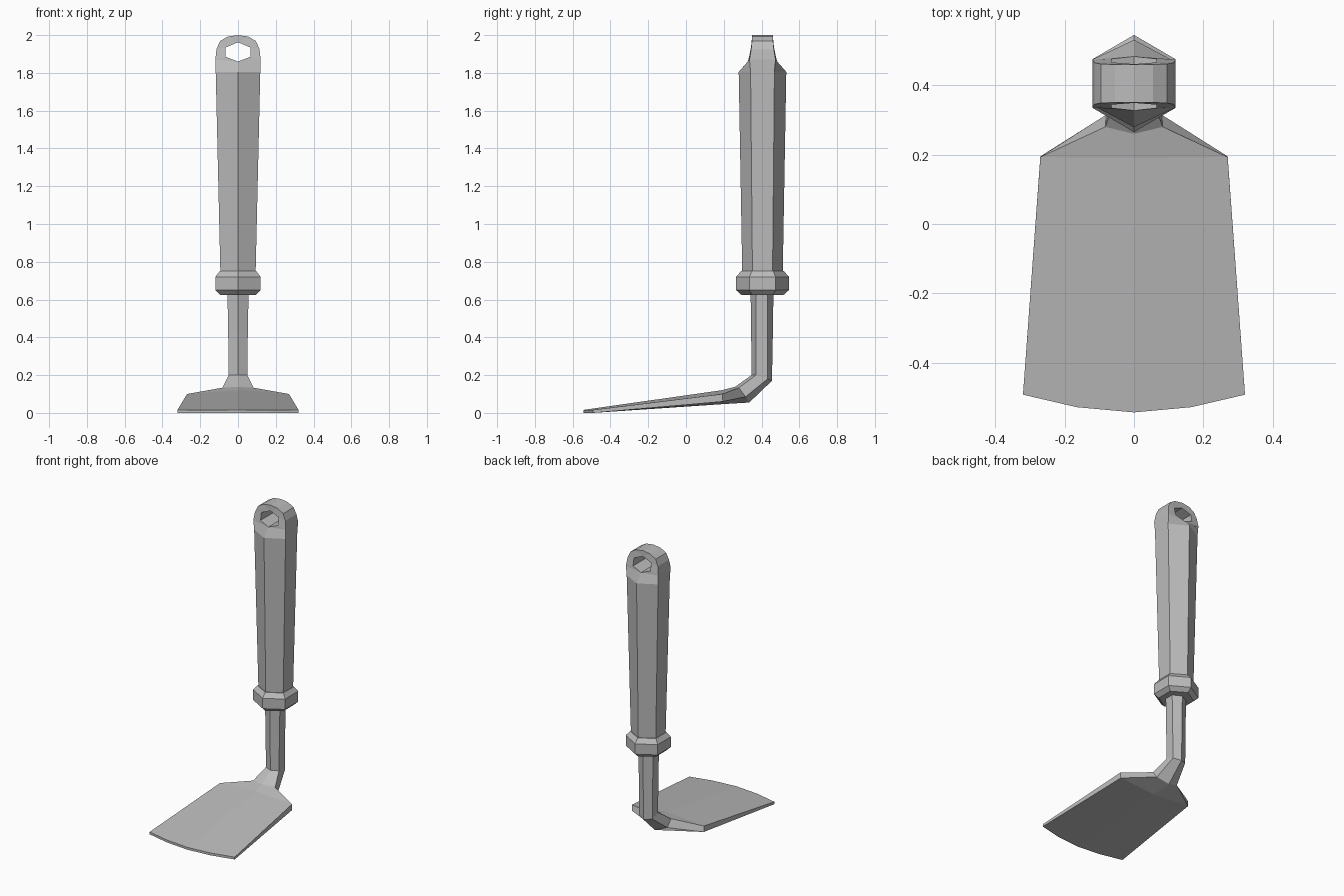
import bpy
import bmesh

cube = bpy.data.objects.get("Cube")
if cube:
    bpy.data.objects.remove(cube)

grey = bpy.data.materials.new("plain_grey")
grey.use_nodes = True
grey.diffuse_color = (0.5, 0.5, 0.5, 1)
grey.node_tree.nodes["Principled BSDF"].inputs["Base Color"].default_value = (0.5, 0.5, 0.5, 1)

AXIS_Y = 0.405  # depth of the handle's centre line


def add_faces(bm, *polygons):
    for points in polygons:
        bm.faces.new([bm.verts.new(p) for p in points])


def finish(bm, name, axes, y=0.0):
    """Reflect the partial mesh, weld it and make a flat-shaded object."""
    for axis in axes:
        for f in list(bm.faces):
            pts = [v.co.copy() for v in f.verts]
            for p in pts:
                p[axis] = -p[axis]
            add_faces(bm, pts[::-1])
    bmesh.ops.remove_doubles(bm, verts=bm.verts[:], dist=0.0005)
    bmesh.ops.recalc_face_normals(bm, faces=bm.faces[:])
    mesh = bpy.data.meshes.new(name)
    bm.to_mesh(mesh)
    bm.free()
    mesh.materials.append(grey)
    obj = bpy.data.objects.new(name, mesh)
    obj.location.y = y
    bpy.context.scene.collection.objects.link(obj)


def hex_rows(bm, rows):
    """Quarter of a hexagonal column; a row is height, half width, flat, point."""
    rings = [[(0, -p, z), (x, -f, z), (x, 0, z)] for z, x, f, p in rows]
    for a, b in zip(rings, rings[1:]):
        for i in range(2):
            add_faces(bm, (a[i], a[i + 1], b[i + 1], b[i]))
    return rings


# Collar, closed at both ends
bm = bmesh.new()
rings = hex_rows(bm, [(0.625, 0.095, 0.055, 0.112), (0.65, 0.12, 0.07, 0.14),
                      (0.72, 0.12, 0.07, 0.14), (0.75, 0.097, 0.056, 0.114)])
for ring in (rings[0], rings[-1]):
    add_faces(bm, ring + [(0, 0, ring[0][2])])
finish(bm, "collar", (0, 1), AXIS_Y)

# Handle with a pierced, rounded head
bm = bmesh.new()
rings = hex_rows(bm, [(0.73, 0.093, 0.053, 0.107), (1.805, 0.118, 0.063, 0.126)])
add_faces(bm, rings[0] + [(0, 0, 0.73)])
low_mid, low_side, _ = rings[-1]
arch = [low_side, (0.12, -0.069, 1.87), (0.114, -0.06, 1.925),
        (0.095, -0.056, 1.968), (0.055, -0.055, 1.992), (0, -0.055, 2.0)]
hole = [(0, -0.078, 1.86), (0.065, -0.071, 1.885),
        (0.065, -0.061, 1.935), (0, -0.056, 1.962)]
add_faces(bm,
          (low_mid, low_side, arch[1], hole[0]),
          (hole[0], arch[1], hole[1]),
          (arch[1], arch[2], hole[2], hole[1]),
          (arch[2], arch[3], hole[2]),
          (arch[3], arch[4], hole[3], hole[2]),
          (arch[4], arch[5], hole[3]))
for outline in (arch, hole):
    for a, b in zip(outline, outline[1:]):
        add_faces(bm, (a, b, (b[0], 0, b[2]), (a[0], 0, a[2])))
finish(bm, "handle", (0, 1), AXIS_Y)

# Bent neck flaring into the blade: front ridge, front side, back side, back ridge
bm = bmesh.new()
sections = [
    [(0, 0.342, 0.64), (0.056, 0.37, 0.64), (0.056, 0.432, 0.64), (0, 0.463, 0.64)],
    [(0, 0.345, 0.43), (0.052, 0.37, 0.43), (0.052, 0.432, 0.43), (0, 0.46, 0.43)],
    [(0, 0.347, 0.2), (0.049, 0.37, 0.2), (0.049, 0.432, 0.18), (0, 0.455, 0.17)],
    [(0, 0.26, 0.138), (0.083, 0.28, 0.133), (0.08, 0.315, 0.085), (0, 0.335, 0.055)],
    [(0, 0.19, 0.12), (0.27, 0.193, 0.1), (0.27, 0.195, 0.06), (0, 0.19, 0.046)],
]
for a, b in zip(sections, sections[1:]):
    for i in range(3):
        add_faces(bm, (a[i], a[i + 1], b[i + 1], b[i]))
add_faces(bm, sections[0])

# Flat blade with a gently curved front edge
outline = [(0, -0.543), (0.165, -0.528), (0.32, -0.492)]
top = [(x, y, 0.016) for x, y in outline]
base = [(x, y, 0) for x, y in outline]
ridge, shoulder, heel, keel = sections[-1]
add_faces(bm, [ridge] + top + [shoulder], [keel] + base + [heel],
          (shoulder, heel, base[2], top[2]))
for i in range(2):
    add_faces(bm, (top[i], top[i + 1], base[i + 1], base[i]))
finish(bm, "neck_and_blade", (0,))
